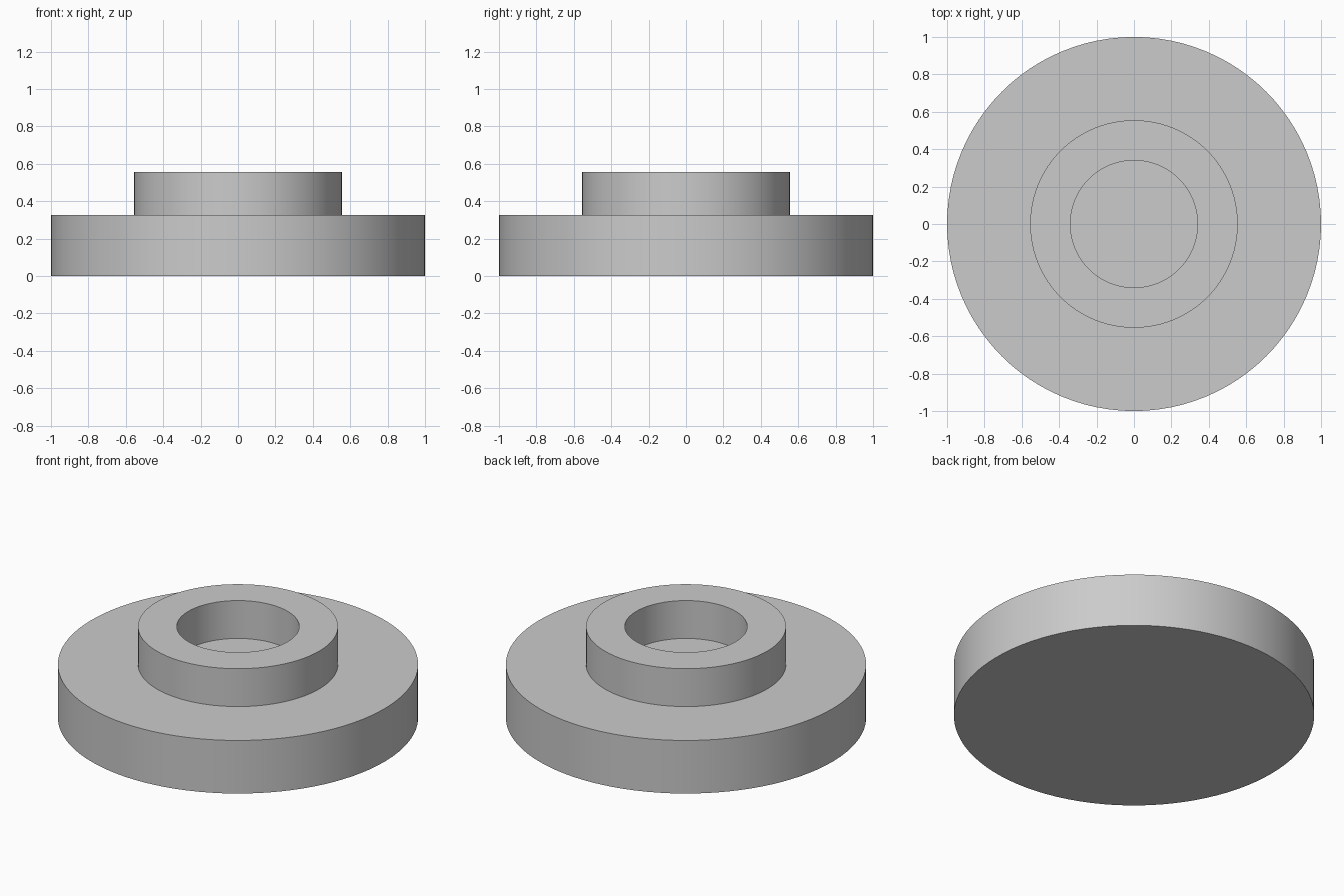
import bpy
import bmesh
import math

SEGMENTS = 96

cube = bpy.data.objects.get("Cube")
if cube:
    bpy.data.objects.remove(cube, do_unlink=True)

# Single grey material
grey = bpy.data.materials.new("light_grey")
grey.use_nodes = True
colour = (0.6, 0.6, 0.6, 1)
grey.diffuse_color = colour
grey.node_tree.nodes["Principled BSDF"].inputs["Base Color"].default_value = colour

# Key dimensions
disc_radius, disc_top = 1.0, 0.325
collar_radius, collar_top = 0.555, 0.557
bore_radius = 0.34


def lathe(name, profile):
    """Revolve a (radius, height) profile around z into a closed solid."""
    bm = bmesh.new()
    verts = [bm.verts.new((r, 0, z)) for r, z in profile]
    edges = [bm.edges.new(pair) for pair in zip(verts, verts[1:])]
    bmesh.ops.spin(bm, geom=verts + edges, cent=(0, 0, 0), axis=(0, 0, 1),
                   angle=math.tau, steps=SEGMENTS, use_merge=True)
    bmesh.ops.remove_doubles(bm, verts=bm.verts, dist=0.0001)
    # Cap the open rims at both ends of the profile
    rims = [e for e in bm.edges if e.is_boundary]
    bmesh.ops.holes_fill(bm, edges=rims, sides=0)
    bmesh.ops.recalc_face_normals(bm, faces=bm.faces)
    mesh = bpy.data.meshes.new(name)
    bm.to_mesh(mesh)
    bm.free()
    mesh.materials.append(grey)
    obj = bpy.data.objects.new(name, mesh)
    bpy.context.collection.objects.link(obj)
    return obj


# Wide disc with a raised collar and a blind bore down to the disc's top
flange = lathe("flanged_disc", [
    (disc_radius, 0),
    (disc_radius, disc_top),
    (collar_radius, disc_top),
    (collar_radius, collar_top),
    (bore_radius, collar_top),
    (bore_radius, disc_top),
])

# Smooth round walls, crisp rims
bpy.ops.object.select_all(action='DESELECT')
flange.select_set(True)
bpy.context.view_layer.objects.active = flange
bpy.ops.object.shade_smooth_by_angle(angle=math.radians(30))
